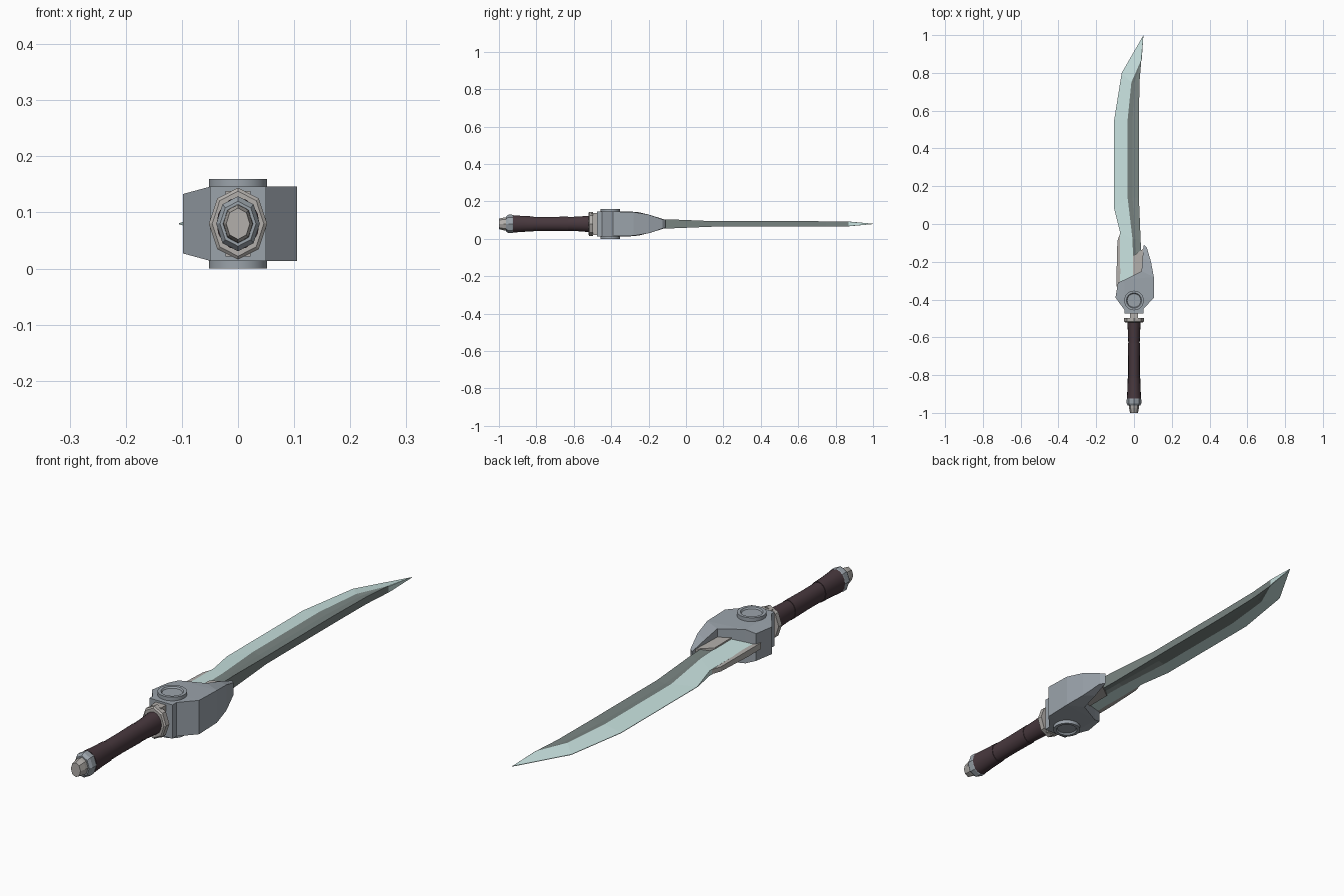
import bpy, bmesh, math

if "Cube" in bpy.data.objects:
    bpy.data.objects.remove(bpy.data.objects["Cube"])

ZC = 0.08  # mid-plane of the sword


def material(name, rgb):
    m = bpy.data.materials.new(name)
    m.diffuse_color = (*rgb, 1)
    m.use_nodes = True
    m.node_tree.nodes["Principled BSDF"].inputs["Base Color"].default_value = m.diffuse_color
    return m


STEEL = material("pale_steel", (0.58, 0.76, 0.74))
CORE = material("dark_steel", (0.19, 0.23, 0.22))
GUARD = material("guard_grey", (0.33, 0.37, 0.41))
TRIM = material("trim_grey", (0.45, 0.43, 0.41))
WRAP = material("grip_wrap", (0.065, 0.04, 0.048))


def finish(name, bm, mat, smooth=False):
    bmesh.ops.remove_doubles(bm, verts=bm.verts, dist=0.0001)
    bmesh.ops.recalc_face_normals(bm, faces=bm.faces)
    me = bpy.data.meshes.new(name)
    bm.to_mesh(me)
    bm.free()
    me.materials.append(mat)
    ob = bpy.data.objects.new(name, me)
    bpy.context.collection.objects.link(ob)
    if smooth:
        bpy.ops.object.select_all(action='DESELECT')
        ob.select_set(True)
        bpy.context.view_layer.objects.active = ob
        bpy.ops.object.shade_smooth_by_angle(angle=math.radians(35))
    return ob


def slab(name, left, right, mat):
    """Solid between two (x, y, half_height) rails, mirrored about the mid-plane."""
    bm = bmesh.new()
    rings = []
    for a, b in zip(left, right):
        rings.append([bm.verts.new((x, y, ZC + s * h)) for (x, y, h), s in
                      ((a, 1), (b, 1), (b, -1), (a, -1))])
    for r, q in zip(rings, rings[1:]):
        for i in range(4):
            j = (i + 1) % 4
            bm.faces.new((r[i], r[j], q[j], q[i]))
    bm.faces.new(rings[0])
    bm.faces.new(rings[-1])
    return finish(name, bm, mat)


def turned(name, profile, sides, mat, axis='Y', centre_y=0.0, smooth=False):
    """Sweep (position, radius_a, radius_b) rings along an axis and cap the ends."""
    bm = bmesh.new()
    rings = []
    for p, ra, rb in profile:
        ring = []
        for i in range(sides):
            t = math.tau * i / sides
            u, v = ra * math.cos(t), rb * math.sin(t)
            ring.append(bm.verts.new((u, p, ZC + v) if axis == 'Y' else (u, centre_y + v, p)))
        rings.append(ring)
    for r, q in zip(rings, rings[1:]):
        for i in range(sides):
            j = (i + 1) % sides
            bm.faces.new((r[i], r[j], q[j], q[i]))
    bm.faces.new(rings[0])
    bm.faces.new(rings[-1])
    return finish(name, bm, mat, smooth)


# Blade: pale bevelled cutting side and dark spine side meeting at a ridge
edge = [(-.075, -.33, .012), (-.075, -.04, .010), (-.105, .08, .001), (-.105, .55, .001),
        (-.065, .80, .001), (.05, 1.0, .001)]
ridge = [(0, -.33, .026), (-.008, -.08, .024), (-.034, .14, .015), (-.034, .55, .015),
         (-.014, .75, .014), (.039, .87, .013)]
groove = [(.015, -.33, .020), (.008, -.08, .018), (-.008, .14, .010), (-.008, .55, .010),
          (.004, .75, .010), (.039, .87, .013)]
spine = [(.045, -.33, .026), (.035, -.08, .024), (.026, .14, .015), (.026, .55, .015),
         (.029, .75, .014), (.039, .87, .013)]
slab("blade_cutting_side", edge, ridge, STEEL)
slab("blade_tip", [(.039, .87, .013), (.05, 1.0, .001)],
     [(.041, .87, .012), (.05, 1.0, .001)], STEEL)
slab("blade_fuller", ridge, groove, CORE)
slab("blade_spine", groove, spine, CORE)

# Small fittings at the blade root
slab("blade_socket", [(-.005, -.33, .032), (-.005, -.17, .030)],
     [(.05, -.33, .032), (.05, -.13, .026)], TRIM)
slab("edge_rail", [(-.092, -.33, .012), (-.092, -.25, .012), (-.088, -.09, .009)],
     [(-.07, -.33, .012), (-.07, -.25, .012), (-.07, -.04, .009)], TRIM)

# Guard: main body, chamfered left cheek, and prong hugging the spine
slab("guard_body",
     [(-.05, -.475, .066), (-.05, -.45, .066), (-.05, -.39, .066), (-.05, -.295, .066), (.04, -.25, .062)],
     [(.05, -.475, .066), (.05, -.45, .066), (.105, -.39, .066), (.105, -.28, .063), (.105, -.28, .063)],
     GUARD)
slab("guard_cheek",
     [(-.05, -.455, .066), (-.098, -.39, .053), (-.085, -.31, .053), (-.05, -.295, .066)],
     [(-.05, -.45, .066), (-.05, -.39, .066), (-.05, -.31, .066), (-.05, -.295, .066)], GUARD)
slab("guard_prong",
     [(.04, -.25, .062), (.045, -.18, .044), (.052, -.11, .022)],
     [(.105, -.28, .063), (.09, -.20, .050), (.068, -.125, .024)], GUARD)

# Round boss through the guard, with a recessed centre on both faces
turned("guard_boss", [(z, r, r) for z, r in
       ((.006, .036), (0, .040), (0, .052), (.16, .052), (.16, .040), (.154, .036))],
       32, GUARD, 'Z', -.405, True)

# Collar between guard and grip
slab("collar_neck", [(-.022, -.505, .058), (-.022, -.46, .058)],
     [(.022, -.505, .058), (.022, -.46, .058)], TRIM)
turned("collar_ring", [(-.522, .046, .058), (-.517, .052, .064), (-.497, .052, .064)], 8, TRIM)

# Grip: three overlapping wrapped sections with a narrow waist
for i, (y0, y1, a, b) in enumerate(((-.635, -.515, .030, .036), (-.82, -.63, .031, .032),
                                    (-.925, -.815, .038, .033))):
    turned(f"grip_section_{i + 1}",
           [(y0, a, a * 1.22), ((y0 + y1) / 2, (a + b) / 2 - .001, (a + b) * .61 - .001),
            (y1, b, b * 1.22)], 16, WRAP, smooth=True)

# Pommel
turned("pommel_band", [(-.962, .032, .040), (-.95, .039, .049), (-.93, .039, .049), (-.92, .036, .045)],
       8, GUARD)
turned("pommel_cap", [(-1.0, .021, .028), (-.975, .026, .034), (-.955, .027, .035)], 8, TRIM)
